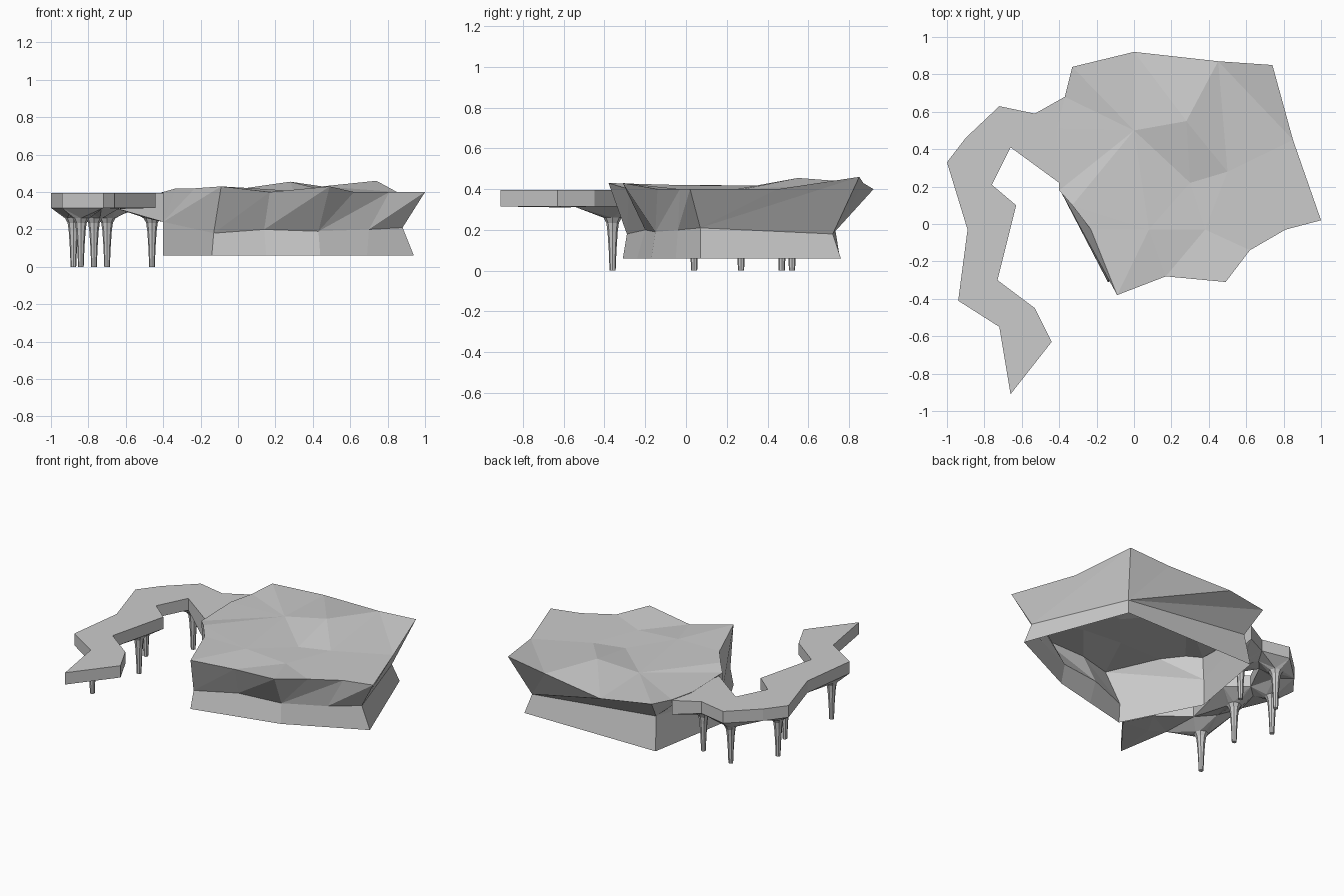
import bpy, bmesh, math
from mathutils import Vector
from mathutils.geometry import delaunay_2d_cdt

if "Cube" in bpy.data.objects:
    bpy.data.objects.remove(bpy.data.objects["Cube"])


def finish(bm, name):
    bmesh.ops.remove_doubles(bm, verts=bm.verts, dist=0.0005)
    bmesh.ops.recalc_face_normals(bm, faces=bm.faces)
    mesh = bpy.data.meshes.new(name)
    bm.to_mesh(mesh)
    bm.free()
    obj = bpy.data.objects.new(name, mesh)
    bpy.context.collection.objects.link(obj)
    return obj


def facet_sheet(bm, outline, inner, creases=()):
    """Triangulated sheet bounded by outline, through inner points and creases."""
    pts = outline + inner
    n = len(outline)
    loop = [(i, (i + 1) % n) for i in range(n)]
    vs, _, fs, orig, _, _ = delaunay_2d_cdt(
        [Vector(p[:2]) for p in pts], loop + list(creases), [], 1, 1e-5)
    made = [bm.verts.new((v.x, v.y, pts[o[0]][2] if o else outline[1][2]))
            for v, o in zip(vs, orig)]
    for f in fs:
        bm.faces.new([made[i] for i in f])


def stitch(bm, ring_a, ring_b, centre):
    """Join two rings with different point counts, advancing by angle."""
    def angles(ring):
        a = [math.atan2(p[1] - centre[1], p[0] - centre[0]) for p in ring]
        out = [0.0]
        for i in range(1, len(a)):
            d = (a[i] - a[i - 1] + math.pi) % (2 * math.pi) - math.pi
            out.append(out[-1] + d)
        return out + [2 * math.pi]
    A, B = angles(ring_a), angles(ring_b)
    va = [bm.verts.new(p) for p in ring_a]
    vb = [bm.verts.new(p) for p in ring_b]
    na, nb, i, j = len(va), len(vb), 0, 0
    while i < na or j < nb:
        if j == nb or (i < na and A[i + 1] <= B[j + 1]):
            bm.faces.new((va[i], va[(i + 1) % na], vb[j % nb]))
            i += 1
        else:
            bm.faces.new((va[i % na], vb[(j + 1) % nb], vb[j]))
            j += 1


# Plateau: faceted top, undercut band and flared skirt, open below
rim = [(-.09, -.38, .43), (.17, -.28, .40), (.49, -.31, .43), (.62, -.14, .40),
       (.81, -.03, .40), (1, .02, .40), (.85, .45, .40), (.74, .85, .46),
       (.45, .87, .43), (0, .92, .40), (-.33, .84, .42), (-.37, .68, .40),
       (-.41, .51, .40), (-.40, .18, .40), (-.33, .10, .42), (-.23, -.03, .42)]
crests = [(0, .50, .415), (.28, .55, .455), (.50, .28, .40), (.30, .22, .395),
          (.08, -.03, .42), (.38, -.03, .40)]
creases = [(8, 17), (8, 18), (17, 18), (16, 17), (16, 19), (18, 19), (10, 16)]
waist = [(-.13, -.29, .18), (.14, -.20, .20), (.43, -.15, .19), (.70, -.04, .20),
         (.88, .07, .21), (.65, .72, .18), (-.28, .72, .28), (-.40, .19, .24)]
foot = [(-.14, -.31), (.15, -.24), (.44, -.17), (.69, -.05),
        (.94, .07), (.68, .76), (-.30, .755), (-.40, .19)]
bm = bmesh.new()
facet_sheet(bm, rim, crests, creases)
stitch(bm, rim, waist, (.25, .25))
w = [bm.verts.new(p) for p in waist]
f = [bm.verts.new((x, y, .06)) for x, y in foot]
for i in range(8):
    k = (i + 1) % 8
    bm.faces.new((w[i], f[i], f[k], w[k]))
finish(bm, "rock_plateau")

# Winding walkway: flat top, thin sides, underside drawn down to each leg
path = [(-.37, .68), (-.53, .59), (-.72, .63), (-.90, .46), (-1, .33), (-.89, -.03),
        (-.94, -.41), (-.72, -.55), (-.66, -.91), (-.44, -.63), (-.53, -.45),
        (-.73, -.30), (-.63, .10), (-.76, .21), (-.66, .41), (-.40, .22)]
legs = [(-.84, -.36), (-.77, .04), (-.88, .27), (-.70, .52), (-.46, .47)]
spans = [(-.62, -.60, .31), (-.81, -.17, .30), (-.83, .15, .30),
         (-.79, .40, .30), (-.58, .50, .30)]
SIDES = 8


def circle(c, r, z):
    return [(c[0] + r * math.cos(2 * math.pi * k / SIDES),
             c[1] + r * math.sin(2 * math.pi * k / SIDES), z) for k in range(SIDES)]


bm = bmesh.new()
top = [(x, y, .395) for x, y in path]
low = [(x, y, .315) for x, y in path]
low[0], low[-1] = (-.37, .68, .30), (-.40, .22, .24)
facet_sheet(bm, top, [])
facet_sheet(bm, low, spans + [p for c in legs for p in circle(c, .045, .26)])
a = [bm.verts.new(p) for p in top]
b = [bm.verts.new(p) for p in low]
for i in range(len(path)):
    k = (i + 1) % len(path)
    bm.faces.new((a[i], b[i], b[k], a[k]))
finish(bm, "walkway")

# Slim tapering legs
for n, c in enumerate(legs):
    bm = bmesh.new()
    rings = [[bm.verts.new(p) for p in circle(c, r, z)]
             for r, z in [(.015, 0), (.019, .10), (.025, .19), (.031, .235), (.045, .26)]]
    bm.faces.new(rings[0])
    for lo, hi in zip(rings, rings[1:]):
        for i in range(SIDES):
            k = (i + 1) % SIDES
            bm.faces.new((lo[i], lo[k], hi[k], hi[i]))
    finish(bm, f"walkway_leg_{n + 1}")
